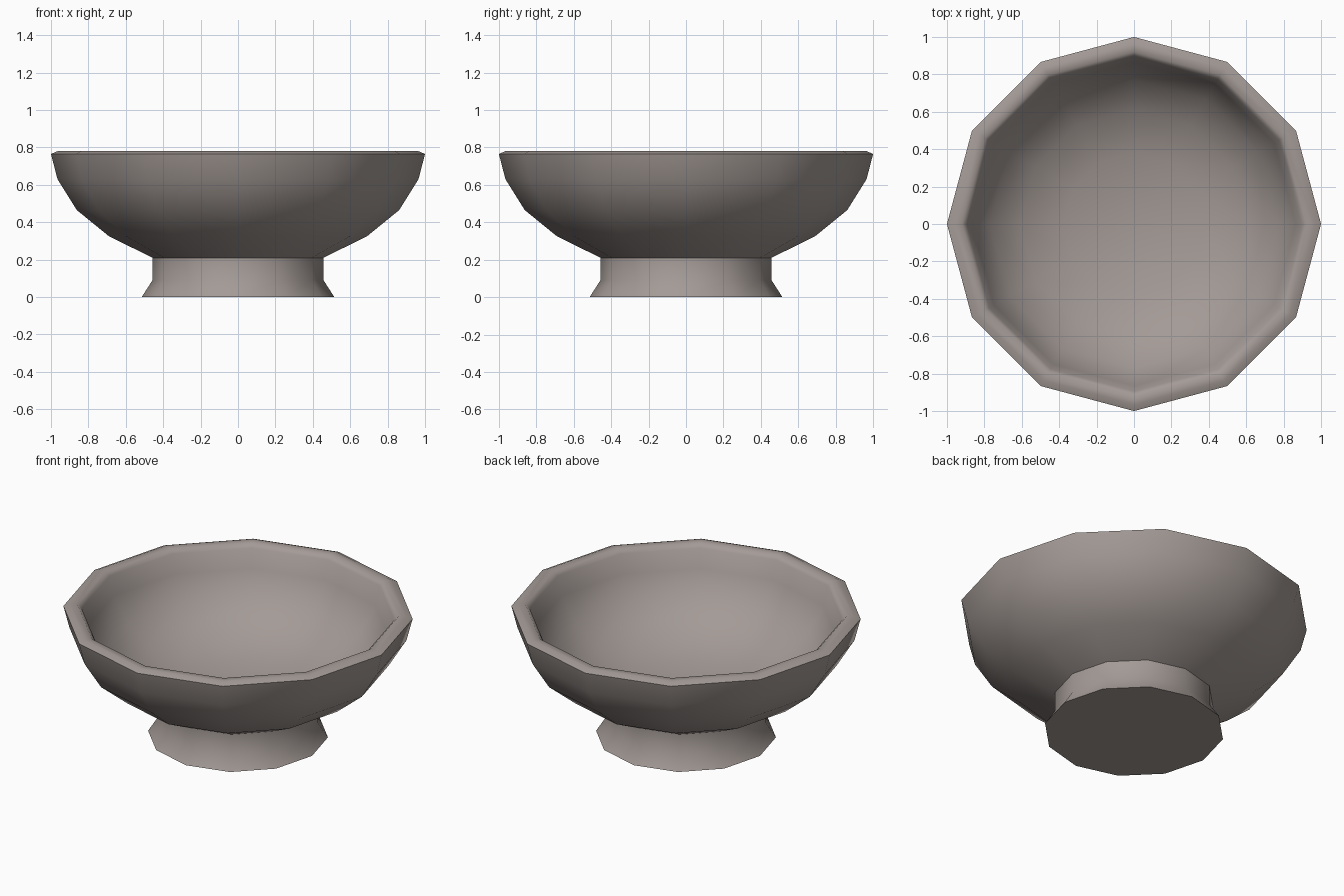
import bpy
import bmesh
from math import cos, sin, pi, radians

cube = bpy.data.objects.get("Cube")
if cube:
    bpy.data.objects.remove(cube, do_unlink=True)

SIDES = 12

# Glazed clay colour
clay = bpy.data.materials.new("warm_grey_clay")
clay.use_nodes = True
colour = (0.37, 0.325, 0.305, 1)
clay.diffuse_color = colour
bsdf = clay.node_tree.nodes["Principled BSDF"]
bsdf.inputs["Base Color"].default_value = colour
bsdf.inputs["Roughness"].default_value = 0.8


def lathe(name, profile):
    """Spin a (radius, height) profile round z; radius 0 closes to a point."""
    bm = bmesh.new()
    rings = []
    for r, z in profile:
        if r == 0:
            rings.append([bm.verts.new((0, 0, z))] * SIDES)
        else:
            rings.append([bm.verts.new((r * cos(2 * pi * i / SIDES),
                                        r * sin(2 * pi * i / SIDES), z))
                          for i in range(SIDES)])
    for low, high in zip(rings, rings[1:]):
        for i in range(SIDES):
            j = (i + 1) % SIDES
            corners = [low[i], low[j], high[j], high[i]]
            bm.faces.new(list(dict.fromkeys(corners)))
    bmesh.ops.recalc_face_normals(bm, faces=bm.faces)
    mesh = bpy.data.meshes.new(name)
    bm.to_mesh(mesh)
    bm.free()
    mesh.materials.append(clay)
    obj = bpy.data.objects.new(name, mesh)
    bpy.context.collection.objects.link(obj)
    bpy.ops.object.select_all(action='DESELECT')
    obj.select_set(True)
    bpy.context.view_layer.objects.active = obj
    bpy.ops.object.shade_smooth_by_angle(angle=radians(60))
    return obj


# Whole bowl in one skin: flat base, flared foot, outer wall, rim, hollow
lathe("footed_bowl", [
    (0, 0), (0.515, 0), (0.457, 0.09), (0.457, 0.21),
    (0.69, 0.325), (0.862, 0.465), (0.965, 0.63), (1.0, 0.765),
    (0.965, 0.78), (0.92, 0.78), (0.895, 0.755),
    (0.865, 0.64), (0.77, 0.49), (0.61, 0.37), (0.38, 0.29), (0, 0.26),
])
